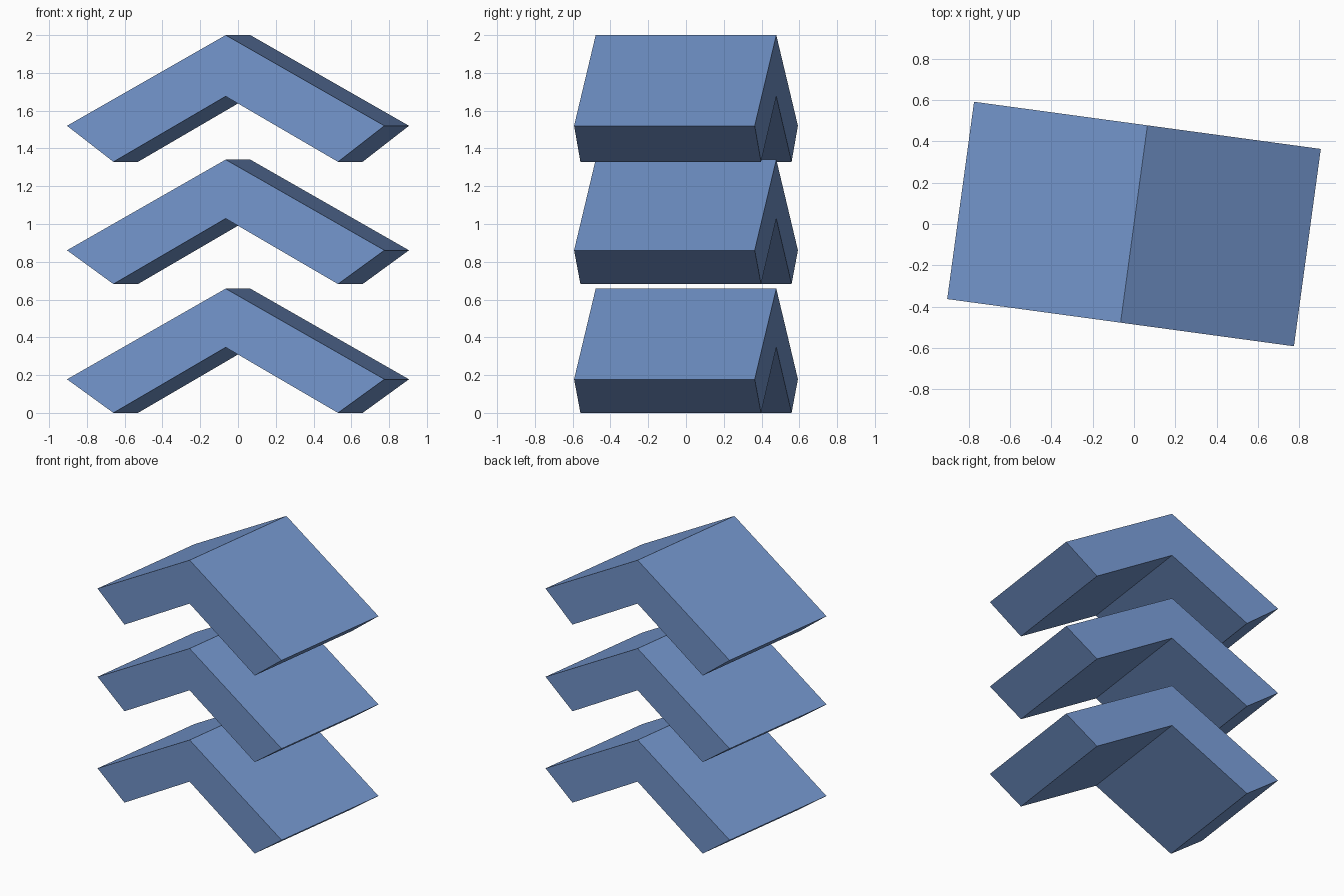
import bpy
import bmesh
from math import radians
from mathutils import Matrix

cube = bpy.data.objects.get("Cube")
if cube:
    bpy.data.objects.remove(cube, do_unlink=True)

# One flat blue for everything
blue = bpy.data.materials.new("soft_blue")
blue.use_nodes = True
colour = (0.171, 0.301, 0.604, 1)
blue.diffuse_color = colour
blue.node_tree.nodes["Principled BSDF"].inputs["Base Color"].default_value = colour

HALF_WIDTH = 0.848    # ridge to outer edge
HALF_FOOT = 0.60      # ridge to lower edge
LENGTH = 0.965        # along the ridge
OUTER_DROP = 0.48     # ridge down to outer edge
INNER_RISE = 0.347    # foot up to inner ridge
TURN = Matrix.Rotation(radians(-7.75), 4, 'Z')


def chevron(name, top, thickness):
    """Extrude a bent-bar profile along the ridge, then turn it about z."""
    inner = top - thickness
    foot = inner - INNER_RISE
    outer = top - OUTER_DROP
    profile = [(0, top), (-HALF_WIDTH, outer), (-HALF_FOOT, foot),
               (0, inner), (HALF_FOOT, foot), (HALF_WIDTH, outer)]
    bm = bmesh.new()
    face = bm.faces.new([bm.verts.new((x, -LENGTH / 2, z)) for x, z in profile])
    result = bmesh.ops.extrude_face_region(bm, geom=[face])
    moved = [v for v in result["geom"] if isinstance(v, bmesh.types.BMVert)]
    bmesh.ops.translate(bm, vec=(0, LENGTH, 0), verts=moved)
    bmesh.ops.recalc_face_normals(bm, faces=bm.faces)
    bm.transform(TURN)
    mesh = bpy.data.meshes.new(name)
    bm.to_mesh(mesh)
    bm.free()
    mesh.materials.append(blue)
    bpy.context.collection.objects.link(bpy.data.objects.new(name, mesh))


# Three stacked chevrons, the top one slightly thicker
chevron("lower_chevron", 0.658, 0.311)
chevron("middle_chevron", 1.341, 0.312)
chevron("upper_chevron", 2.0, 0.324)
